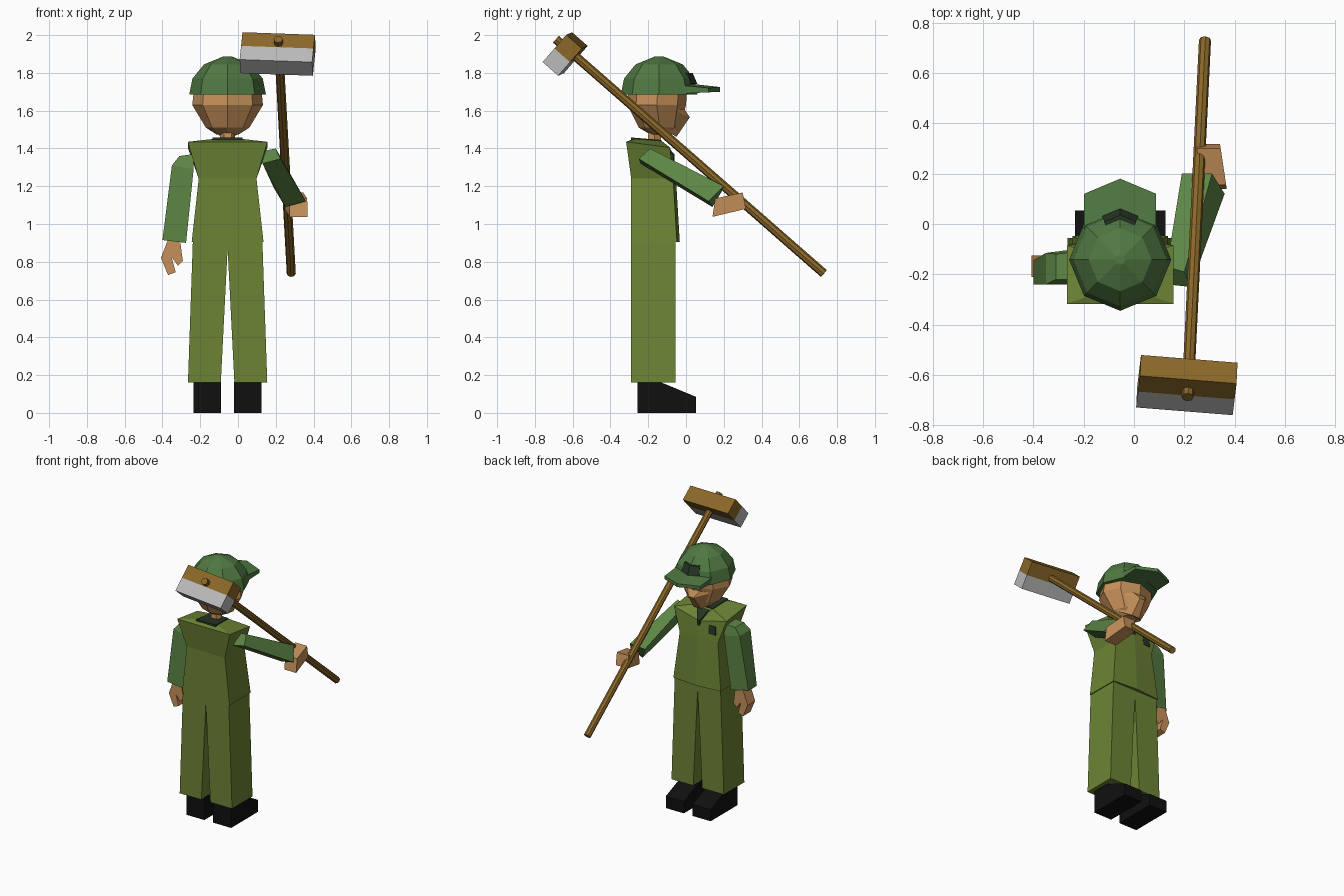
import bpy, bmesh, math
from mathutils import Vector

if "Cube" in bpy.data.objects:
    bpy.data.objects.remove(bpy.data.objects["Cube"])

CX = -0.055  # the body's own mirror plane


def mat(name, r, g, b):
    m = bpy.data.materials.new(name)
    m.diffuse_color = (r, g, b, 1)
    m.use_nodes = True
    m.node_tree.nodes["Principled BSDF"].inputs["Base Color"].default_value = m.diffuse_color
    return m


OLIVE = mat("olive", 0.15, 0.23, 0.035)
SLEEVE = mat("sleeve_green", 0.11, 0.24, 0.06)
CAP = mat("cap_green", 0.08, 0.19, 0.055)
DARK = mat("dark_green", 0.02, 0.035, 0.018)
SKIN = mat("skin", 0.56, 0.28, 0.10)
WOOD = mat("wood", 0.26, 0.14, 0.022)
METAL = mat("metal", 0.5, 0.5, 0.5)
BLACK = mat("black", 0.005, 0.005, 0.005)


def finish(name, bm, m):
    bmesh.ops.recalc_face_normals(bm, faces=bm.faces)
    me = bpy.data.meshes.new(name)
    bm.to_mesh(me)
    bm.free()
    me.materials.append(m)
    ob = bpy.data.objects.new(name, me)
    bpy.context.collection.objects.link(ob)
    return ob


def hull(name, pts, m):
    """Convex solid around a few points."""
    bm = bmesh.new()
    for p in pts:
        bm.verts.new(p)
    bmesh.ops.convex_hull(bm, input=bm.verts)
    bmesh.ops.dissolve_limit(bm, angle_limit=0.02, verts=bm.verts, edges=bm.edges)
    return finish(name, bm, m)


def loft(name, rings, m):
    """Skin over rings of equal length, closed at both ends."""
    bm = bmesh.new()
    vs = [[bm.verts.new(p) for p in r] for r in rings]
    n = len(vs[0])
    for a, b in zip(vs, vs[1:]):
        for i in range(n):
            j = (i + 1) % n
            bm.faces.new((a[i], a[j], b[j], b[i]))
    bm.faces.new(vs[0])
    bm.faces.new(vs[-1])
    return finish(name, bm, m)


def prism(name, profile, place, lo, hi, m):
    """Extrude a 2D profile; place(u, v, depth) gives the 3D point."""
    return loft(name, [[place(u, v, d) for u, v in profile] for d in (lo, hi)], m)


def oval(z, rx, ry, cy, n=8):
    return [(CX + rx * math.cos(i * math.tau / n), cy + ry * math.sin(i * math.tau / n), z)
            for i in range(n)]


def both(pts):
    """Points given as offsets from the mirror plane, on both sides."""
    return [(CX + s * x, y, z) for x, y, z in pts for s in (-1, 1)]


def block(name, c, axes, size, m):
    return hull(name, [c + axes[0] * (i * size[0] / 2) + axes[1] * (j * size[1] / 2)
                       + axes[2] * (k * size[2] / 2)
                       for i in (-1, 1) for j in (-1, 1) for k in (-1, 1)], m)


# shoes and trouser legs
for side, s in (("left", -1), ("right", 1)):
    prism(side + "_shoe", [(-0.257, 0), (0.053, 0), (0.053, 0.085), (-0.14, 0.165), (-0.257, 0.165)],
          lambda u, v, d: (CX + s * d, u, v), 0.035, 0.18, BLACK)
    prism(side + "_trouser_leg", [(0.21, 0.16), (0.036, 0.16), (0, 0.87), (0, 0.91), (0.184, 0.91)],
          lambda u, v, d: (CX + s * u, d, v), -0.29, -0.055, OLIVE)

# jacket, with a dip at the front of the neck
rings = []
for z, w, back, front, ztop in ((0.905, 0.19, -0.29, -0.048, 0.905), (1.24, 0.153, -0.29, -0.068, 1.24),
                                (1.435, 0.211, -0.317, -0.085, 1.36)):
    rings.append([(CX - w, back, z), (CX, back, z), (CX + w, back, z), (CX + w, front, z - (z > 1.3) * 0.03),
                  (CX, front + 0.015, ztop), (CX - w, front, z - (z > 1.3) * 0.03)])
rings.append([(CX + x, y, z) for x, y, z in ((-0.08, -0.27, 1.45), (0, -0.28, 1.45), (0.08, -0.27, 1.45),
                                             (0.07, -0.13, 1.44), (0, -0.10, 1.38), (-0.07, -0.13, 1.44))])
loft("jacket", rings, OLIVE)

# collar, shirt opening and breast pocket
hull("collar", both([(0.08, -0.29, 1.43), (0.08, -0.29, 1.458), (0.07, -0.13, 1.43), (0.07, -0.13, 1.445)]), DARK)
hull("shirt_opening", both([(0.05, -0.12, 1.435), (0.012, -0.062, 1.37), (0.008, -0.06, 1.33),
                            (0.03, -0.14, 1.40)]), DARK)
hull("breast_pocket", [(CX - x, y, z) for x in (0.08, 0.135)
                       for y, z in ((-0.069, 1.35), (-0.09, 1.35), (-0.063, 1.29), (-0.09, 1.29))], DARK)

# neck, head and jaw
loft("neck", [oval(1.42, 0.04, 0.04, -0.17, 6), oval(1.53, 0.04, 0.04, -0.16, 6)], SKIN)
loft("head", [oval(1.475, 0.06, 0.06, -0.13), oval(1.51, 0.115, 0.11, -0.14), oval(1.63, 0.187, 0.155, -0.155),
              oval(1.70, 0.18, 0.155, -0.15)], SKIN)
hull("jaw", both([(0.02, 0.02, 1.565), (0.03, -0.05, 1.462), (0.12, -0.06, 1.60), (0.10, -0.12, 1.50),
                  (0.05, -0.01, 1.61)]), SKIN)

# cap dome, brim and front patches
loft("cap_dome", [oval(z, r, r, -0.142) for z, r in
                  ((1.685, 0.203), (1.77, 0.186), (1.845, 0.125), (1.888, 0.02))], CAP)
hull("cap_brim", both([(0.143, -0.03, 1.69), (0.143, -0.03, 1.735), (0.143, 0.12, 1.697), (0.143, 0.12, 1.72),
                       (0, 0.18, 1.70), (0, 0.18, 1.725), (0, 0.0, 1.745)]), CAP)
for side, s in (("left", -1), ("right", 1)):
    k = 0.5 * math.sqrt(0.5)
    hull(side + "_cap_patch", [(CX + s * t * 2 * k * (r + e), -0.142 + (r + e) * (1 - t * (1 - 2 * k)), z)
                               for t in (0, 0.5) for e in (0, -0.02) for r, z in ((0.203, 1.74), (0.177, 1.80))], DARK)

# hanging left arm and open hand
loft("left_arm", [[(-0.40, -0.24, 0.915), (-0.275, -0.24, 0.90), (-0.275, -0.12, 0.90), (-0.40, -0.145, 0.915)],
                  [(-0.35, -0.24, 1.31), (-0.235, -0.24, 1.29), (-0.235, -0.10, 1.29), (-0.35, -0.115, 1.31)],
                  [(-0.31, -0.22, 1.36), (-0.235, -0.22, 1.37), (-0.235, -0.11, 1.37), (-0.31, -0.12, 1.36)]], SLEEVE)
prism("left_hand", [(-0.37, 0.92), (-0.408, 0.82), (-0.37, 0.73), (-0.33, 0.745), (-0.352, 0.825),
                    (-0.318, 0.78), (-0.292, 0.805), (-0.305, 0.90)],
      lambda u, v, d: (u, d, v), -0.21, -0.125, SKIN)

# raised right arm and gripping hand
loft("right_arm", [[(0.13, -0.17, 1.385), (0.20, -0.19, 1.40), (0.225, -0.25, 1.345), (0.13, -0.24, 1.32)],
                   [(0.19, 0.20, 1.19), (0.31, 0.20, 1.20), (0.36, 0.12, 1.12), (0.25, 0.14, 1.09)]], SLEEVE)
prism("right_hand", [(0.155, 1.135), (0.30, 1.167), (0.317, 1.08), (0.14, 1.038)],
      lambda u, v, d: (d - 0.15 * (u - 0.23), u, v), 0.26, 0.355, SKIN)

# sledgehammer: shaft, wooden half and metal half of the head
top, end = Vector((0.213, -0.688, 1.978)), Vector((0.282, 0.73, 0.738))
d = (end - top).normalized()
across = Vector((1, -0.075, -0.04))
across = (across - d * across.dot(d)).normalized()
up = across.cross(d)
up = up if up.z > 0 else -up
loft("hammer_shaft", [[c + 0.024 * (across * math.cos(i * math.tau / 8) + up * math.sin(i * math.tau / 8))
                       for i in range(8)] for c in (top, end)], WOOD)
centre = Vector((0.21, -0.64, 1.90))
block("hammer_wood", centre + up * 0.048, (across, d, up), (0.385, 0.11, 0.096), WOOD)
block("hammer_metal", centre - up * 0.048, (across, d, up), (0.385, 0.11, 0.096), METAL)
